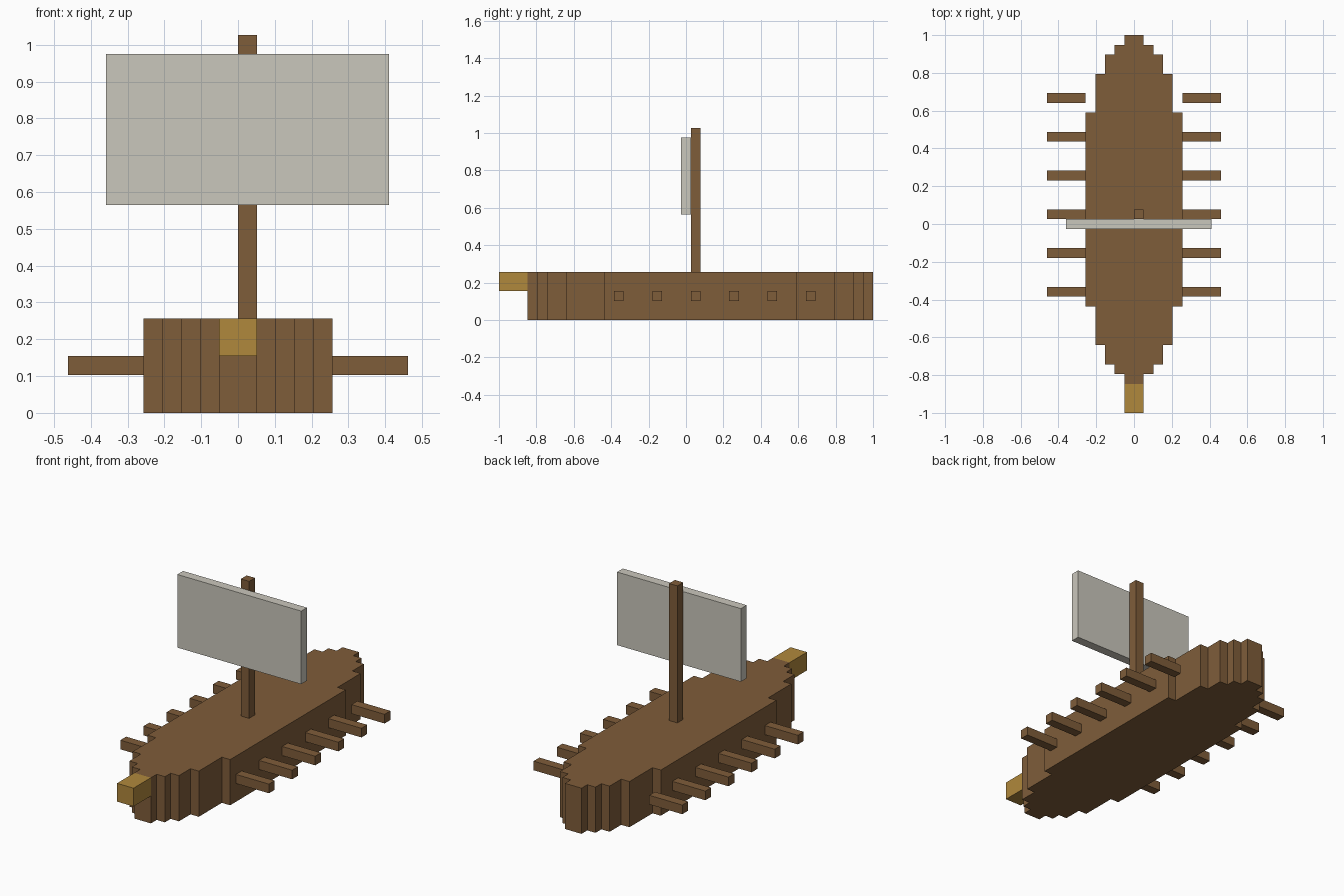
import bpy, bmesh

if "Cube" in bpy.data.objects:
    bpy.data.objects.remove(bpy.data.objects["Cube"])

U = 2 / 39  # the model sits on a grid 39 cells long


def material(name, srgb):
    m = bpy.data.materials.new(name)
    m.diffuse_color = [((c / 255 + 0.055) / 1.055) ** 2.4 for c in srgb] + [1]
    m.use_nodes = True
    m.node_tree.nodes["Principled BSDF"].inputs["Base Color"].default_value = m.diffuse_color
    return m


wood = material("brown wood", (127, 93, 58))
gold = material("gold", (176, 136, 60))
cloth = material("sail cloth", (202, 199, 188))


def to_object(name, bm, mat):
    bmesh.ops.recalc_face_normals(bm, faces=bm.faces)
    mesh = bpy.data.meshes.new(name)
    bm.to_mesh(mesh)
    bm.free()
    mesh.materials.append(mat)
    obj = bpy.data.objects.new(name, mesh)
    bpy.context.collection.objects.link(obj)
    return obj


def box(name, x, y, z, mat):
    """Box from (min, max) cell ranges; y is counted from the bow."""
    bm = bmesh.new()
    bmesh.ops.create_cube(bm, size=1)
    for v in bm.verts:
        v.co = [(r[0] if c < 0 else r[1]) * U for c, r in zip(v.co, (x, y, z))]
        v.co.y -= 1
    return to_object(name, bm, mat)


# Hull: stepped outline extruded upward; (start of step, half width)
steps = [(3, 1), (4, 2), (5, 3), (7, 4), (11, 5), (31, 4), (35, 3), (37, 2), (38, 1)]
ends = [s[0] for s in steps[1:]] + [39]
side = []
for (start, half), end in zip(steps, ends):
    side += [(half, start), (half, end)]
outline = side + [(-x, y) for x, y in reversed(side)]
bm = bmesh.new()
base = bm.faces.new([bm.verts.new((x * U, y * U - 1, 0)) for x, y in outline])
top = bmesh.ops.extrude_face_region(bm, geom=[base], use_keep_orig=True)["geom"]
for v in top:
    if isinstance(v, bmesh.types.BMVert):
        v.co.z = 5 * U
to_object("hull", bm, wood)

# Figurehead, mast and sail
box("figurehead", (-1, 1), (0, 3), (3, 5), gold)
box("mast", (0, 1), (20, 21), (5, 20), wood)
box("sail", (-7, 8), (19, 20), (11, 19), cloth)

# Oars: six on each side
for i in range(6):
    y = 12 + 4 * i
    box(f"oar_right_{i + 1}", (5, 9), (y, y + 1), (2, 3), wood)
    box(f"oar_left_{i + 1}", (-9, -5), (y, y + 1), (2, 3), wood)
